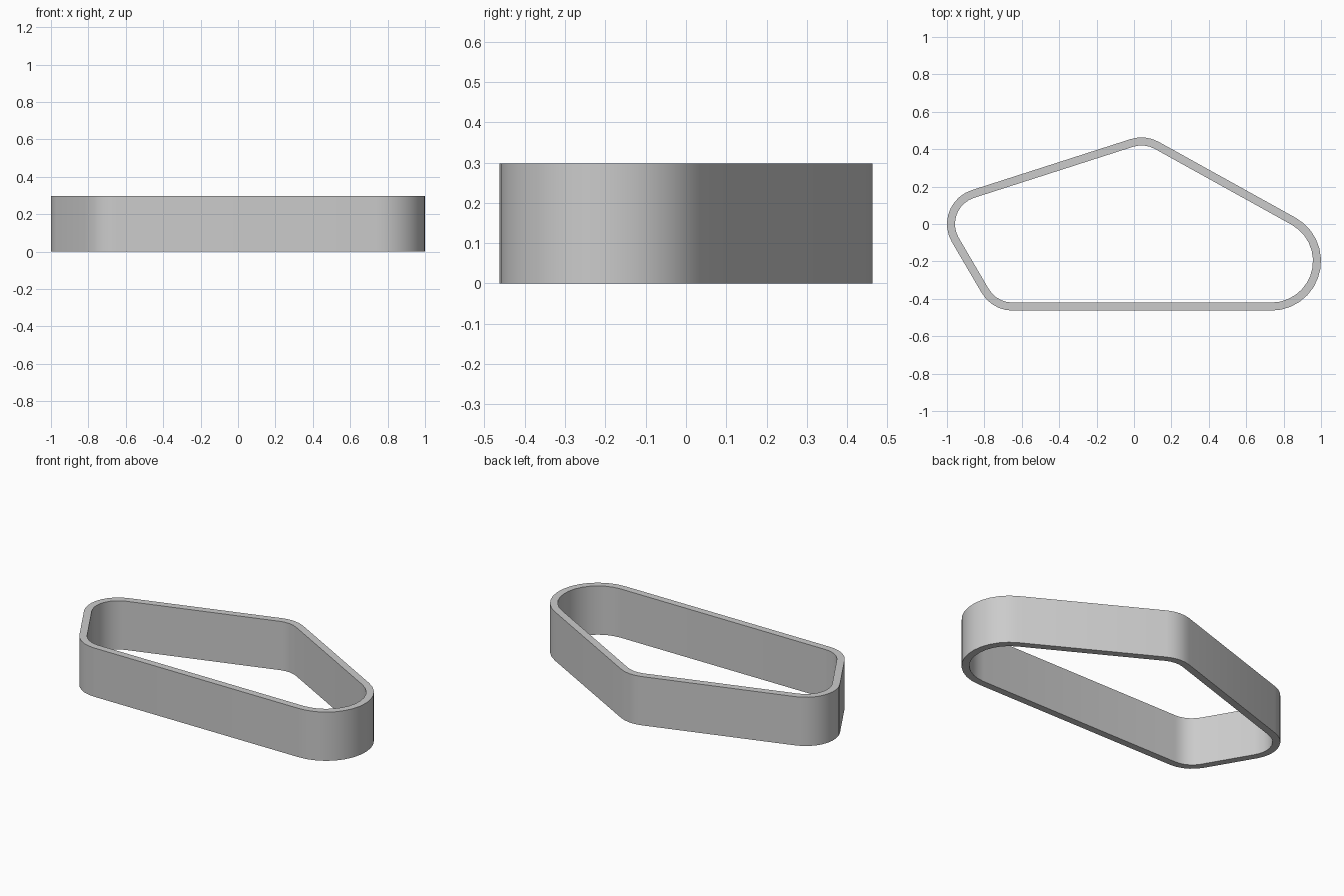
import bpy, bmesh, math
from mathutils import Vector

cube = bpy.data.objects.get("Cube")
if cube:
    bpy.data.objects.remove(cube, do_unlink=True)

HEIGHT = 0.298
THICKNESS = 0.043
STEP = math.radians(12)

# Wheels the belt wraps around, counter-clockwise: x, y, outer radius
WHEELS = [(0.735, -0.198, 0.265), (0.04, 0.273, 0.19),
          (-0.81, 0.0, 0.19), (-0.65, -0.273, 0.19)]


def tangent_angle(a, b):
    """Direction of the outward normal of the straight run from a to b."""
    d = Vector((b[0] - a[0], b[1] - a[1]))
    return math.atan2(d.y, d.x) - math.acos((a[2] - b[2]) / d.length)


def outline(inset):
    points = []
    for i, wheel in enumerate(WHEELS):
        start = tangent_angle(WHEELS[i - 1], wheel)
        sweep = (tangent_angle(wheel, WHEELS[(i + 1) % len(WHEELS)]) - start) % math.tau
        count = math.ceil(sweep / STEP)
        for k in range(count + 1):
            a = start + sweep * k / count
            r = wheel[2] - inset
            points.append((wheel[0] + r * math.cos(a), wheel[1] + r * math.sin(a)))
    return points


# Belt: rectangular section swept round the outline
bm = bmesh.new()
rings = [[bm.verts.new((x, y, z)) for x, y in outline(inset)]
         for inset, z in ((0, 0), (0, HEIGHT), (THICKNESS, HEIGHT), (THICKNESS, 0))]
n = len(rings[0])
for r in range(4):
    low, high = rings[r], rings[(r + 1) % 4]
    for i in range(n):
        j = (i + 1) % n
        bm.faces.new((low[i], low[j], high[j], high[i]))
bmesh.ops.recalc_face_normals(bm, faces=bm.faces)
mesh = bpy.data.meshes.new("belt")
bm.to_mesh(mesh)
bm.free()

belt = bpy.data.objects.new("belt", mesh)
bpy.context.collection.objects.link(belt)

# Plain grey material
grey = bpy.data.materials.new("light grey")
grey.use_nodes = True
colour = (0.6, 0.6, 0.6, 1)
grey.diffuse_color = colour
grey.node_tree.nodes["Principled BSDF"].inputs["Base Color"].default_value = colour
mesh.materials.append(grey)

bpy.context.view_layer.objects.active = belt
belt.select_set(True)
bpy.ops.object.shade_smooth_by_angle(angle=math.radians(30))
